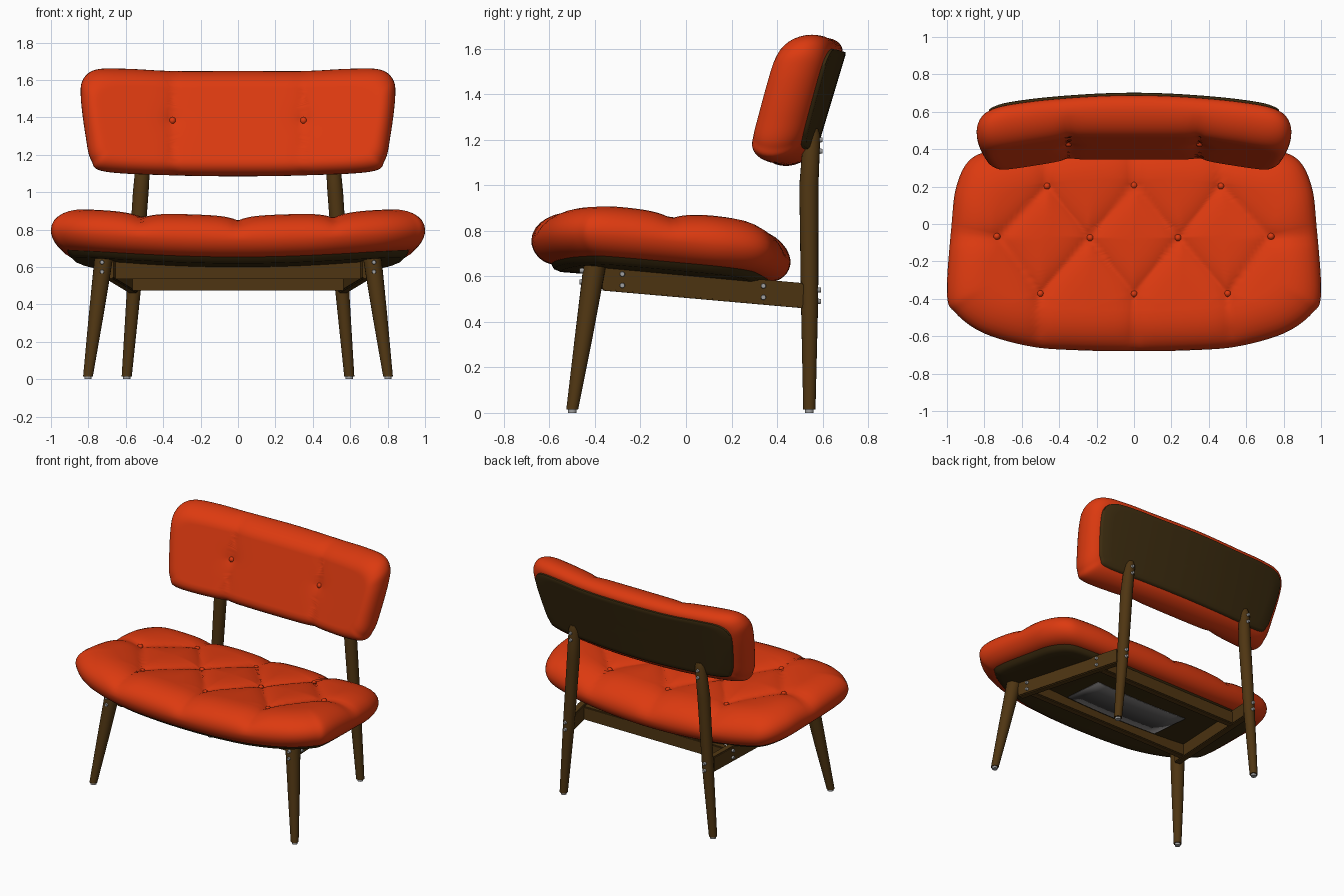
import bpy, bmesh, math
from mathutils import Vector

if "Cube" in bpy.data.objects:
    bpy.data.objects.remove(bpy.data.objects["Cube"], do_unlink=True)


def material(name, rgb):
    m = bpy.data.materials.new(name)
    m.use_nodes = True
    m.diffuse_color = (*rgb, 1)
    node = m.node_tree.nodes["Principled BSDF"]
    node.inputs["Base Color"].default_value = (*rgb, 1)
    node.inputs["Roughness"].default_value = 0.7
    return m


FABRIC = material("orange red fabric", (0.72, 0.042, 0.005))
WOOD = material("brown wood", (0.078, 0.036, 0.006))
PANEL = material("dark wood panel", (0.045, 0.025, 0.005))
LINING = material("grey lining", (0.11, 0.105, 0.105))
METAL = material("grey metal", (0.35, 0.35, 0.35))


def finish(bm, name, mat, angle=40):
    bmesh.ops.recalc_face_normals(bm, faces=bm.faces)
    me = bpy.data.meshes.new(name)
    bm.to_mesh(me)
    bm.free()
    me.materials.append(mat)
    ob = bpy.data.objects.new(name, me)
    bpy.context.collection.objects.link(ob)
    bpy.ops.object.select_all(action="DESELECT")
    ob.select_set(True)
    bpy.context.view_layer.objects.active = ob
    bpy.ops.object.shade_smooth_by_angle(angle=math.radians(angle))
    return ob


def outline(half, steps=10):
    """Smooth closed loop through a half outline and its mirror image."""
    pts = [Vector(p) for p in half] + [Vector((-x, y)) for x, y in half[-2:0:-1]]
    n, loop = len(pts), []
    for i in range(n):
        a, b, c, d = (pts[(i + k) % n] for k in (-1, 0, 1, 2))
        for s in range(steps):
            t = s / steps
            loop.append(0.5 * (2 * b + (c - a) * t + (2 * a - 5 * b + 4 * c - d) * t * t
                               + (3 * b - a - 3 * c + d) * t ** 3))
    return loop


def seam_distance(p, a, b):
    ab = b - a
    t = max(0, min(1, (p - a).dot(ab) / ab.length_squared))
    return (p - a - ab * t).length


def padded(name, loop, profile, warp, mat, caps, seams=(), buttons=(), depth=0.03, reach=0.06):
    """Skin rings of (inset, height) over an outline, close both sides, press in seams."""
    us, vs = [p.x for p in loop], [p.y for p in loop]
    mid = Vector(((max(us) + min(us)) / 2, (max(vs) + min(vs)) / 2))
    hu, hv = (max(us) - min(us)) / 2, (max(vs) - min(vs)) / 2
    rings = [(profile[0], k / caps[0]) for k in range(1, caps[0])]
    rings += [(p, 1) for p in profile]
    rings += [(profile[-1], 1 - k / caps[1]) for k in range(1, caps[1])]
    top = profile[-1][1]
    bm = bmesh.new()
    grid, flat = [], {}

    def add(p, w):
        v = bm.verts.new(warp(p.x, p.y, w))
        flat[v] = (p, w)
        return v

    for (inset, w), f in rings:
        grid.append([add(mid + f * Vector(((p.x - mid.x) * (1 - inset / hu),
                                          (p.y - mid.y) * (1 - inset / hv))), w) for p in loop])
    n = len(loop)
    for r0, r1 in zip(grid, grid[1:]):
        for i in range(n):
            bm.faces.new((r0[i], r0[(i + 1) % n], r1[(i + 1) % n], r1[i]))
    for ring, w in ((grid[0], profile[0][1]), (grid[-1], top)):
        c = add(mid, w)
        for i in range(n):
            bm.faces.new((ring[i], ring[(i + 1) % n], c))
    bmesh.ops.recalc_face_normals(bm, faces=bm.faces)
    bm.normal_update()
    if seams:
        moves = []
        for v, (p, w) in flat.items():
            if w > 0:
                dip = depth * math.exp(-min(seam_distance(p, *s) for s in seams) / reach)
                dip += 0.015 * math.exp(-min((p - b).length for b in buttons) / 0.04)
                moves.append((v, v.normal * dip * min(1, 1.3 * w / top)))
        for v, m in moves:
            v.co -= m
    spots = [min((v for v in flat if flat[v][1] > 0.9 * top),
                 key=lambda v: (flat[v][0] - b).length).co.copy() for b in buttons]
    finish(bm, name, mat, 50)
    for i, s in enumerate(spots):
        bm = bmesh.new()
        bmesh.ops.create_uvsphere(bm, u_segments=14, v_segments=8, radius=0.019)
        bmesh.ops.translate(bm, verts=bm.verts, vec=s)
        finish(bm, f"{name}_button_{i + 1}", mat)


def rim(in_low, low, in_high, high, n=8):
    """Rounded edge: quarter ellipse below, quarter ellipse above."""
    arc = [k / n * math.pi / 2 for k in range(n + 1)]
    return ([(in_low * (1 - math.cos(a)), -low * math.sin(a)) for a in reversed(arc)]
            + [(in_high * (1 - math.cos(a)), high * math.sin(a)) for a in arc[1:]])


def tube(name, rings, mat, sides=20):
    """Turned leg through (point, radius) rings."""
    bm = bmesh.new()
    rows = [[bm.verts.new(Vector(p) + r * Vector((math.cos(a), math.sin(a), 0)))
             for a in (2 * math.pi * k / sides for k in range(sides))] for p, r in rings]
    for a, b in zip(rows, rows[1:]):
        for i in range(sides):
            bm.faces.new((a[i], a[(i + 1) % sides], b[(i + 1) % sides], b[i]))
    bm.faces.new(rows[0])
    bm.faces.new(rows[-1])
    return finish(bm, name, mat)


def bar(name, a, b, thick, height, mat, bevel=0.006):
    """Straight board between two points, with upright ends."""
    a, b = Vector(a), Vector(b)
    side = (b - a).cross(Vector((0, 0, 1))).normalized() * thick / 2
    up = Vector((0, 0, height / 2))
    bm = bmesh.new()
    for p in (a, b):
        for s in (side, -side):
            for u in (up, -up):
                bm.verts.new(p + s + u)
    bmesh.ops.convex_hull(bm, input=bm.verts)
    bmesh.ops.dissolve_limit(bm, angle_limit=0.02, verts=bm.verts, edges=bm.edges)
    if bevel:
        bmesh.ops.bevel(bm, geom=bm.edges[:], offset=bevel, segments=2, affect="EDGES")
    return finish(bm, name, mat)


def bolt(name, p, direction):
    bm = bmesh.new()
    bmesh.ops.create_cone(bm, cap_ends=True, segments=12, radius1=0.013, radius2=0.01, depth=0.02)
    q = Vector((0, 0, 1)).rotation_difference(Vector(direction))
    bmesh.ops.rotate(bm, verts=bm.verts, matrix=q.to_matrix())
    bmesh.ops.translate(bm, verts=bm.verts, vec=p)
    finish(bm, name, METAL)


# Seat: dished, tilted back, tufted in diamonds
def seat_warp(u, v, w):
    return Vector((u, v, 0.705 - 0.08 * v + 0.065 * u * u + w))


seat_loop = outline([(0, -.68), (.3, -.675), (.55, -.655), (.8, -.585), (.95, -.48), (1, -.37),
                     (.975, 0), (.95, .2), (.88, .34), (.75, .395), (.45, .44), (0, .46)])
back_row = [Vector((x, .21)) for x in (-.46, 0, .46)]
mid_row = [Vector((x, -.07)) for x in (-.72, -.24, .24, .72)]
front_row = [Vector((x, -.37)) for x in (-.5, 0, .5)]
seams = []
for row, end in ((back_row, .6), (front_row, -.8)):
    for i, b in enumerate(row):
        seams += [(b, mid_row[i]), (b, mid_row[i + 1]), (b, Vector((b.x * 1.06, end)))]
seams += [(mid_row[0], Vector((-1.1, -.04))), (mid_row[3], Vector((1.1, -.04)))]
padded("seat_cushion", seat_loop, rim(.1, .1, .21, .135), seat_warp, FABRIC, (6, 36),
       seams, back_row + mid_row + front_row)
padded("seat_base", seat_loop, [(.13, -.13), (.1, -.12), (.08, -.085)], seat_warp, PANEL, (8, 8))


# Backrest: leaning, curved behind, flat centre and angled wings in front
def back_warp(u, v, w):
    t = max(0, min(1, (w + 0.1) / 0.22))
    curve = 0.12 * u * u * (1 - t) + 0.17 * max(0, abs(u) - 0.33) * t
    return Vector((u, 0.525 + 0.3 * (v - 1.37) - curve - w, v))


back_loop = outline([(0, 1.648), (.35, 1.648), (.6, 1.66), (.76, 1.655), (.83, 1.6), (.84, 1.5),
                     (.815, 1.3), (.785, 1.17), (.71, 1.11), (.35, 1.09), (0, 1.085)])
studs = [Vector((x, 1.39)) for x in (-.35, .35)]
padded("back_cushion", back_loop, rim(.08, .1, .09, .12), back_warp, FABRIC, (10, 30),
       [(Vector((b.x, 1)), Vector((b.x, 1.8))) for b in studs], studs, 0.012, 0.03)
padded("back_panel", back_loop, [(.075, -.115), (.065, -.11), (.06, -.08)], back_warp, PANEL, (10, 4))

# Legs, side rails and fixings, mirrored left and right
for s, side in ((1, "left"), (-1, "right")):
    tube(f"front_leg_{side}", [((s * .802, -.5, .015), .026), ((s * .76, -.45, .33), .039),
                               ((s * .717, -.4, .655), .05)], WOOD)
    tube(f"rear_leg_{side}", [((s * .595, .542, .015), .027), ((s * .555, .543, .5), .038),
                              ((s * .52, .54, 1), .042), ((s * .503, .553, 1.22), .037),
                              ((s * .501, .556, 1.25), .024)], WOOD)
    for end, x, y in (("front", .802, -.5), ("rear", .595, .542)):
        tube(f"{end}_glide_{side}", [((s * x, y, 0), .019), ((s * x, y, .02), .019)], METAL)
    bar(f"side_rail_{side}", (s * .69, -.37, .593), (s * .56, .515, .515), .05, .11, WOOD)
    for k in (0, 1):
        up = .05 * k
        bolt(f"front_leg_bolt_{side}_{k}", (s * .727, -.458, .575 + up), (0, -1, 0))
        bolt(f"rear_leg_bolt_{side}_{k}", (s * .555, .584, .49 + up), (0, 1, 0))
        bolt(f"back_bolt_{side}_{k}", (s * .507, .59, 1.15 + up), (0, 1, 0))
        bolt(f"rail_front_bolt_{side}_{k}", (s * .704, -.28, .56 + up), (s, 0, 0))
        bolt(f"rail_rear_bolt_{side}_{k}", (s * .613, .34, .508 + up), (s, 0, 0))

# Cross bars and the lining under the seat
bar("front_cross_bar", (-.66, -.28, .583), (.66, -.28, .583), .05, .095, WOOD)
bar("rear_cross_bar", (-.57, .34, .523), (.57, .34, .523), .05, .095, WOOD)
bm = bmesh.new()
cols = [[bm.verts.new(seat_warp(-.38 + .076 * i, y, -.134)) for y in (-.24, .08)] for i in range(11)]
for a, b in zip(cols, cols[1:]):
    bm.faces.new((a[0], a[1], b[1], b[0]))
lining = finish(bm, "seat_lining", LINING)
mod = lining.modifiers.new("Thickness", "SOLIDIFY")
mod.thickness = 0.006
mod.offset = 0
